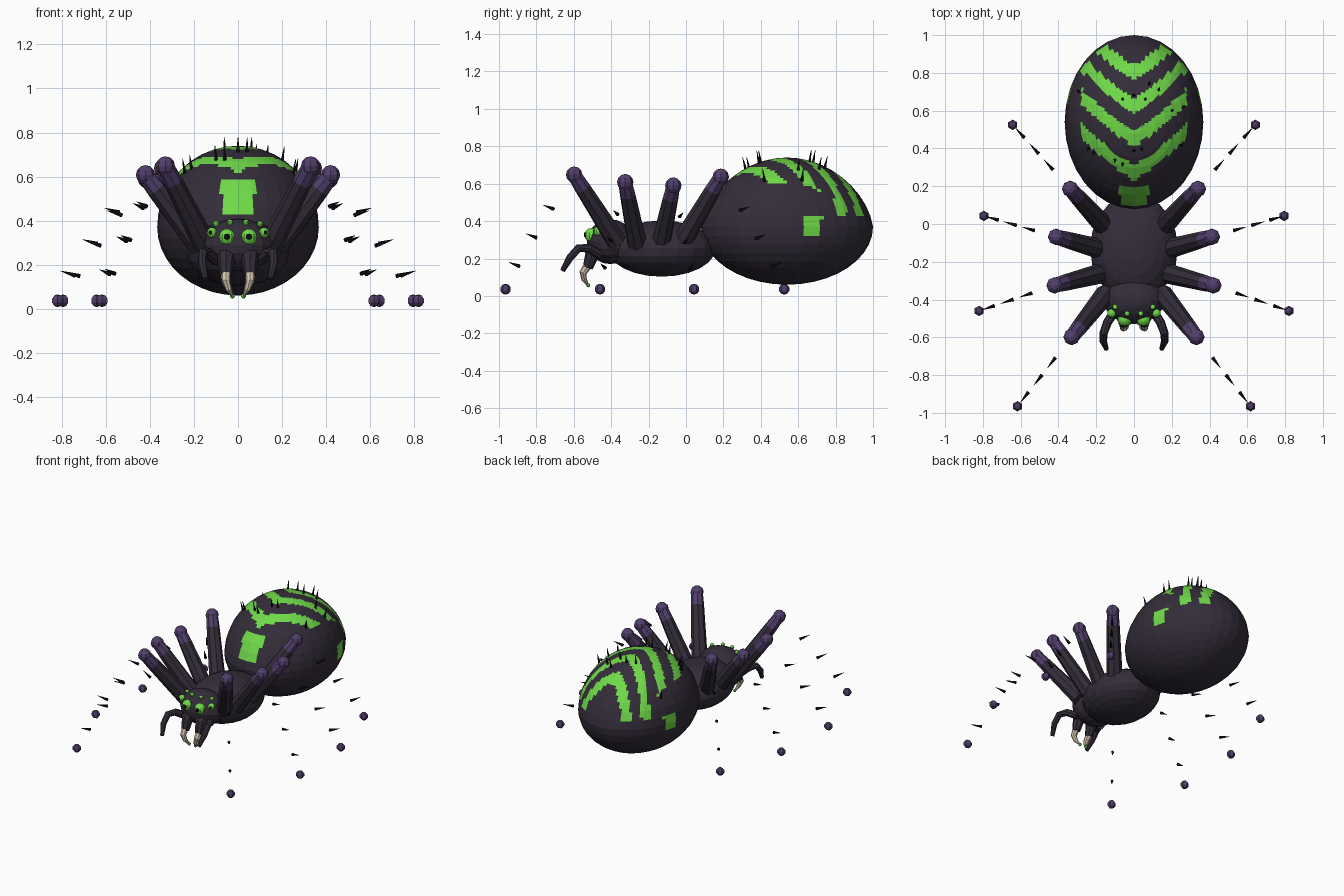
import bpy, bmesh, math
from mathutils import Vector, Matrix

if "Cube" in bpy.data.objects:
    bpy.data.objects.remove(bpy.data.objects["Cube"])


def mat(name, col):
    m = bpy.data.materials.new(name)
    m.diffuse_color = (*col, 1)
    m.use_nodes = True
    m.node_tree.nodes["Principled BSDF"].inputs["Base Color"].default_value = m.diffuse_color
    return m


DARK = mat("dark body", (0.034, 0.026, 0.042))
GREEN = mat("bright green", (0.16, 0.70, 0.065))
PURPLE = mat("purple joint", (0.085, 0.05, 0.15))
BONE = mat("bone fang", (0.66, 0.58, 0.42))
BLACK = mat("black bristle", (0.006, 0.005, 0.008))


def finish(bm, name, *mats):
    bmesh.ops.recalc_face_normals(bm, faces=bm.faces)
    me = bpy.data.meshes.new(name)
    bm.to_mesh(me)
    bm.free()
    for m in mats:
        me.materials.append(m)
    ob = bpy.data.objects.new(name, me)
    bpy.context.collection.objects.link(ob)
    return ob


def ball(name, c, r, m, seg=16, rings=10):
    bm = bmesh.new()
    r = r if isinstance(r, tuple) else (r, r, r)
    bmesh.ops.create_uvsphere(bm, u_segments=seg, v_segments=rings, radius=1,
                              matrix=Matrix.Translation(c) @ Matrix.Diagonal((*r, 1)))
    return finish(bm, name, m)


def add_cone(bm, a, b, r1, r2, sides):
    a, b = Vector(a), Vector(b)
    rot = (b - a).to_track_quat('Z', 'Y').to_matrix().to_4x4()
    bmesh.ops.create_cone(bm, cap_ends=True, segments=sides, radius1=r1, radius2=r2,
                          depth=(b - a).length,
                          matrix=Matrix.Translation((a + b) / 2) @ rot)


def cone(name, a, b, r1, r2, m, sides=8):
    bm = bmesh.new()
    add_cone(bm, a, b, r1, r2, sides)
    return finish(bm, name, m)


def tube(name, pts, radii, m, sides=8):
    # Rings along a path, skinned and capped
    bm = bmesh.new()
    pts = [Vector(p) for p in pts]
    rings = []
    for i, p in enumerate(pts):
        d = (pts[min(i + 1, len(pts) - 1)] - pts[max(i - 1, 0)]).normalized()
        u = d.cross(Vector((1, 0, 0))).normalized()
        w = d.cross(u)
        rings.append([bm.verts.new(p + radii[i] * (u * math.cos(t) + w * math.sin(t)))
                      for t in (2 * math.pi * k / sides for k in range(sides))])
    for A, B in zip(rings, rings[1:]):
        for k in range(sides):
            bm.faces.new((A[k], A[k - 1], B[k - 1], B[k]))
    bm.faces.new(rings[0])
    bm.faces.new(rings[-1])
    return finish(bm, name, m)


# Abdomen: egg shape, painted with chevrons, a front patch and side patches
AC = Vector((0, 0.54, 0.37))


def egg(v):
    up = max(v.z, 0)
    return AC + Vector((v.x * 0.367, v.y * 0.46 * (1 - 0.12 * up),
                        v.z * (0.37 if v.z > 0 else 0.31)))


def is_green(c):
    x, y, z = abs(c.x), c.y, c.z
    if y < 0.3 and x < 0.075 and 0.42 < z < 0.58:
        return True
    if x > 0.25 and 0.63 < y < 0.725 and 0.32 < z < 0.43:
        return True
    if x > 0.28 or z < (0.57 if y < 0.7 else 0.43):
        return False
    v = y - 0.6 * x - 0.8 * x * x
    return any(abs(v - b) < 0.04 for b in (0.27, 0.45, 0.625, 0.80))


bm = bmesh.new()
bmesh.ops.create_uvsphere(bm, u_segments=32, v_segments=20, radius=1)
for v in bm.verts:
    v.co = egg(v.co)
bmesh.ops.subdivide_edges(bm, edges=bm.edges[:], cuts=2, use_grid_fill=True)
for f in bm.faces:
    f.material_index = int(is_green(f.calc_center_median()))
finish(bm, "abdomen", DARK, GREEN)

# Bristles on the abdomen, placed by top-view position
bm = bmesh.new()
for x, y in [(-0.06, 0.32), (-0.1, 0.34), (0.0, 0.39), (0.04, 0.4), (-0.24, 0.4), (0.25, 0.42),
             (-0.06, 0.66), (0.0, 0.68), (0.06, 0.66), (0.13, 0.71), (0.08, 0.74),
             (-0.29, 0.7), (0.2, 0.6), (-0.21, 0.38), (0.26, 0.62)]:
    n = ((x / 0.367) ** 2 + ((y - 0.54) / 0.43) ** 2)
    p = Vector((x, y, 0.36 + 0.37 * math.sqrt(max(0, 1 - n))))
    add_cone(bm, p, p + Vector((x * 0.05, (y - 0.54) * 0.08, 0.07)), 0.009, 0.001, 5)
finish(bm, "abdomen_bristles", BLACK)

# Thorax and head
ball("thorax", (0, -0.13, 0.253), (0.232, 0.288, 0.15), DARK, 20, 12)
ball("head", (0, -0.405, 0.29), (0.16, 0.125, 0.12), DARK, 16, 10)

# Eyes: x, y, z, radius
EYES = [(0.05, -0.505, 0.325, 0.038), (0.118, -0.472, 0.345, 0.024),
        (0.036, -0.475, 0.392, 0.014), (0.1, -0.44, 0.385, 0.014)]
# Legs: hip, knee, foot
LEGS = [((0.15, -0.37, 0.29), (0.33, -0.598, 0.648), (0.617, -0.965, 0.036)),
        ((0.17, -0.26, 0.28), (0.42, -0.325, 0.608), (0.82, -0.46, 0.036)),
        ((0.17, -0.135, 0.28), (0.412, -0.068, 0.59), (0.795, 0.043, 0.036)),
        ((0.15, -0.02, 0.29), (0.338, 0.186, 0.637), (0.642, 0.525, 0.036))]

for s, side in ((-1, "left"), (1, "right")):
    def P(p):
        return Vector((p[0] * s, p[1], p[2]))

    for i, (x, y, z, r) in enumerate(EYES):
        c = P((x, y, z))
        ball(f"{side}_eye_{i+1}", c, r, GREEN, 10, 8)
        if i < 2:
            d = Vector((0.35 * s * i, -1, 0.05)).normalized()
            cone(f"{side}_pupil_{i+1}", c + d * r * 0.85, c + d * r * 1.06, r * 0.38, r * 0.3, BLACK, 8)

    # Jaw, fang and venom drop
    tube(f"{side}_jaw", [P((0.05, -0.45, 0.28)), P((0.054, -0.50, 0.23)), P((0.055, -0.525, 0.15))],
         (0.04, 0.04, 0.027), DARK)
    tube(f"{side}_fang", [P((0.055, -0.52, 0.17)), P((0.055, -0.55, 0.125)),
                          P((0.042, -0.545, 0.09)), P((0.027, -0.525, 0.058))],
         (0.024, 0.02, 0.015, 0.006), BONE)
    ball(f"{side}_venom_drop", P((0.025, -0.523, 0.057)), 0.011, GREEN, 8, 6)

    # Feeler
    tube(f"{side}_feeler", [P((0.1, -0.46, 0.22)), P((0.14, -0.52, 0.255)), P((0.16, -0.575, 0.255)),
                            P((0.163, -0.62, 0.205)), P((0.147, -0.66, 0.135))],
         (0.026, 0.024, 0.022, 0.02, 0.013), DARK)

    for i, (h, k, f) in enumerate(LEGS):
        h, k, f = P(h), P(k), P(f)
        n = f"{side}_leg_{i+1}"
        band = h.lerp(k, 0.8)
        cone(n + "_thigh", h, band, 0.054, 0.043, DARK)
        cone(n + "_knee_band", band, k, 0.043, 0.038, PURPLE)
        ball(n + "_knee", k, 0.044, PURPLE, 8, 6)
        ball(n + "_foot", f, 0.029, PURPLE, 6, 5)
        # Shin bristles on the line from knee to foot
        out = Vector((f.x - k.x, f.y - k.y, 0)).normalized() + Vector((0, 0, 0.3))
        bm = bmesh.new()
        for t in (0.3, 0.55, 0.8):
            p = k.lerp(f, t)
            add_cone(bm, p, p + out * 0.07, 0.011, 0.001, 5)
        finish(bm, n + "_bristles", BLACK)
